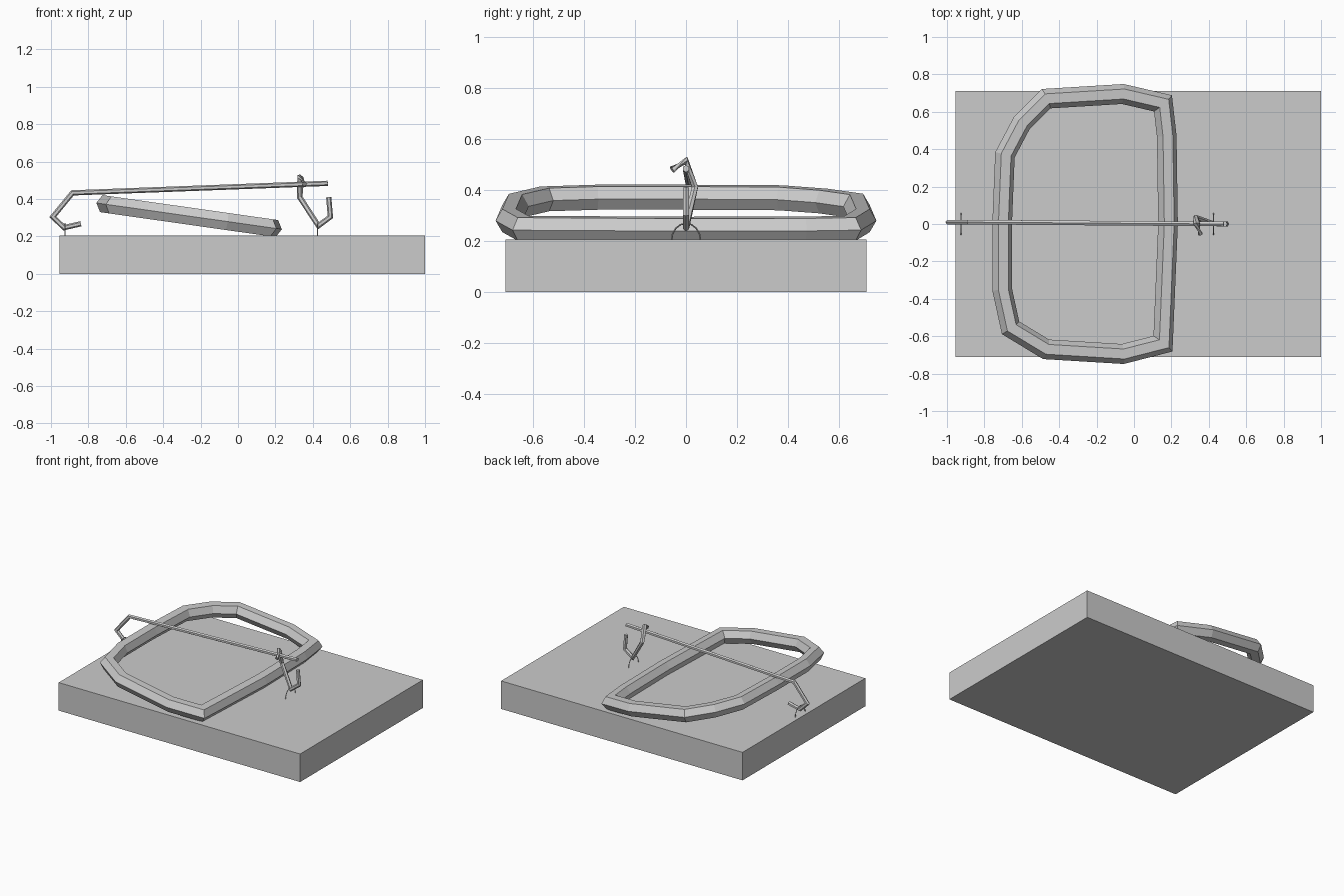
import bpy
import bmesh
import math
from mathutils import Vector

cube = bpy.data.objects.get("Cube")
if cube:
    bpy.data.objects.remove(cube)

grey = bpy.data.materials.new("plain grey")
grey.use_nodes = True
colour = (0.6, 0.6, 0.6, 1)
grey.diffuse_color = colour
grey.node_tree.nodes["Principled BSDF"].inputs["Base Color"].default_value = colour


def finish(name, bm):
    bmesh.ops.recalc_face_normals(bm, faces=bm.faces)
    mesh = bpy.data.meshes.new(name)
    bm.to_mesh(mesh)
    bm.free()
    mesh.materials.append(grey)
    obj = bpy.data.objects.new(name, mesh)
    bpy.context.collection.objects.link(obj)
    return obj


def sweep(name, path, radius, up, sides=6, closed=False, turn=0.0):
    """Sweep a flat-sided bar along a path with mitred corners."""
    pts = [Vector(p) for p in path]
    n = len(pts)
    bm = bmesh.new()
    rings = []
    for i, p in enumerate(pts):
        before = p - pts[i - 1] if i or closed else pts[1] - p
        after = pts[(i + 1) % n] - p if i < n - 1 or closed else before
        before, after = before.normalized(), after.normalized()
        tangent = (before + after).normalized()
        side = Vector(up).cross(tangent).normalized()
        top = tangent.cross(side)
        side = side / max(tangent.dot(after), 0.5)
        angles = [turn + math.tau * k / sides for k in range(sides)]
        rings.append([bm.verts.new(p + radius * (side * math.cos(a) + top * math.sin(a)))
                      for a in angles])
    for i in range(n if closed else n - 1):
        a, b = rings[i], rings[(i + 1) % n]
        for k in range(sides):
            m = (k + 1) % sides
            bm.faces.new((a[k], a[m], b[m], b[k]))
    if not closed:
        bm.faces.new(rings[0])
        bm.faces.new(rings[-1])
    return finish(name, bm)


# Wooden board
bm = bmesh.new()
bmesh.ops.create_cube(bm, size=1)
bmesh.ops.scale(bm, vec=(1.955, 1.42, 0.205), verts=bm.verts)
bmesh.ops.translate(bm, vec=(0.0225, 0, 0.1025), verts=bm.verts)
finish("base_board", bm)

# Tilted jaw frame: outline seen from above, dropping towards +x
slope = 0.142
outline = [(-.47, .67), (-.06, .695), (.155, .645), (.175, .47), (.182, 0),
           (.155, -.64), (-.06, -.695), (-.47, -.67), (-.66, -.555),
           (-.705, -.35), (-.705, 0), (-.69, .37), (-.6, .54)]
sweep("jaw_frame", [(x, y, 0.371 - slope * (x + 0.7)) for x, y in outline],
      0.053, (slope, 0, 1), closed=True)

# Long locking rod with a hooked end
sweep("locking_rod", [(-.84, .01, .268), (-.93, .01, .247), (-.99, .01, .305),
                      (-.885, .01, .433), (.48, 0, .484)], 0.014, (0, 1, 0))

# Bent trigger catch
sweep("trigger_catch", [(.355, -.055, .48), (.335, 0, .515), (.33, .035, .41),
                        (.43, 0, .257), (.494, 0, .305), (.485, 0, .41)],
      0.014, (0, 1, 0))

# Thin wire staples holding the rod and the catch
for name, x in (("rod_staple", -.925), ("catch_staple", .425)):
    arc = [(x, 0.057 * math.cos(a), 0.203 + 0.066 * math.sin(a))
           for a in (math.pi * k / 8 for k in range(9))]
    sweep(name, arc, 0.003, (1, 0, 0), sides=4)
